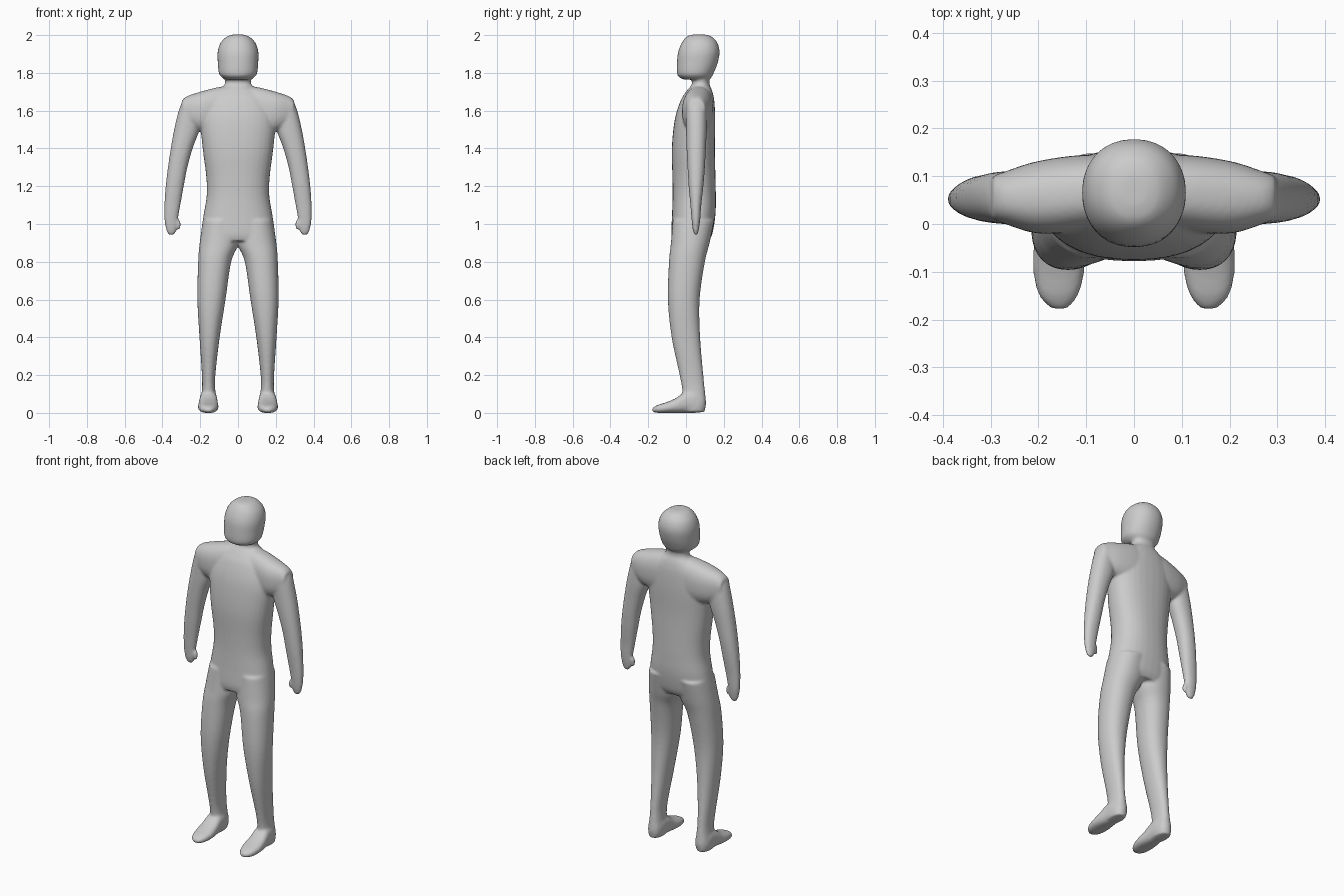
import bpy, bmesh, math
from mathutils import Vector

SIDES = 32
bm = bmesh.new()


def spline(rows, steps=5):
    """Catmull-Rom interpolation of section rows."""
    pts = [rows[0]] + rows + [rows[-1]]
    out = []
    for i in range(1, len(pts) - 2):
        a, b, c, d = pts[i - 1:i + 3]
        for k in range(steps):
            t = k / steps
            out.append([0.5 * (2 * q + (r - p) * t + (2 * p - 5 * q + 4 * r - s) * t * t
                               + (3 * q - p - 3 * r + s) * t ** 3)
                        for p, q, r, s in zip(a, b, c, d)])
    return out + [list(rows[-1])]


def loft(rows, axis, side=1, n=2.2):
    """Closed tube; row = position along axis, then min/max of the other two axes."""
    u, v = [i for i in range(3) if i != axis]
    rings = []
    for w, u0, u1, v0, v1 in spline(rows):
        ring = []
        for k in range(SIDES):
            a = 2 * math.pi * k / SIDES
            c, s = math.cos(a), math.sin(a)
            p = Vector()
            p[axis] = w
            p[u] = (u0 + u1) / 2 + (u1 - u0) / 2 * math.copysign(abs(c) ** (2 / n), c)
            p[v] = (v0 + v1) / 2 + (v1 - v0) / 2 * math.copysign(abs(s) ** (2 / n), s)
            p.x *= side
            ring.append(bm.verts.new(p))
        rings.append(ring)
    for r0, r1 in zip(rings, rings[1:]):
        for k in range(SIDES):
            j = (k + 1) % SIDES
            bm.faces.new((r0[k], r0[j], r1[j], r1[k]))
    bm.faces.new(rings[0])
    bm.faces.new(rings[-1])


# head
head = [(2.003, .025, .04, .10), (1.993, .058, .005, .135), (1.96, .092, -.022, .166),
        (1.91, .108, -.042, .178), (1.85, .107, -.048, .167), (1.80, .102, -.048, .147),
        (1.78, .09, -.04, .137), (1.765, .07, -.015, .125)]
loft([(z, -w, w, a, b) for z, w, a, b in head], 2, n=2.15)

# neck
neck = [(1.80, .075, .02, .13), (1.75, .068, .032, .123), (1.72, .085, .022, .13), (1.68, .11, .0, .14)]
loft([(z, -w, w, a, b) for z, w, a, b in neck], 2)

# torso
torso = [(1.73, .07, .025, .128), (1.70, .12, 0, .14), (1.65, .17, -.03, .15), (1.55, .198, -.06, .155),
         (1.40, .187, -.075, .153), (1.25, .168, -.072, .156), (1.15, .166, -.071, .158),
         (1.05, .182, -.074, .156), (.95, .196, -.078, .14), (.91, .19, -.07, .12)]
loft([(z, -w, w, a, b) for z, w, a, b in torso], 2, n=2.3)

for side in (1, -1):
    # shoulder, running outwards
    loft([(0, .0, .14, 1.50, 1.735), (.1, -.015, .145, 1.48, 1.725), (.2, -.02, .132, 1.49, 1.70),
          (.27, 0, .11, 1.52, 1.676), (.297, .01, .1, 1.55, 1.655)], 0, side, 2.4)
    # arm and hand
    loft([(1.655, .21, .292, .008, .1), (1.6, .2, .314, 0, .108), (1.5, .205, .338, 0, .11),
          (1.4, .24, .356, .003, .105), (1.3, .268, .371, .008, .1), (1.2, .287, .383, .014, .092),
          (1.1, .305, .39, .023, .081), (1.03, .317, .39, .029, .076), (.99, .32, .385, .033, .071),
          (.96, .328, .377, .038, .066), (.941, .342, .364, .046, .06)], 2, side)
    # thumb
    loft([(1.025, .312, .325, .045, .06), (1.01, .304, .327, .038, .064),
          (.985, .304, .322, .038, .062), (.97, .309, .317, .045, .056)], 2, side)
    # leg
    loft([(1.02, -.01, .185, -.07, .15), (.9, -.004, .203, -.08, .125), (.8, .036, .211, -.09, .1),
          (.6, .066, .215, -.096, .072), (.4, .097, .204, -.076, .075), (.2, .12, .191, -.034, .092),
          (.12, .12, .191, -.02, .1), (.05, .112, .2, -.02, .106), (.005, .12, .195, -.02, .098)], 2, side)
    # foot, heel to toe
    loft([(.095, .125, .185, .005, .1), (.05, .112, .2, 0, .12), (0, .109, .204, 0, .115),
          (-.05, .105, .21, 0, .08), (-.1, .104, .211, 0, .058), (-.15, .117, .199, 0, .042),
          (-.178, .14, .172, .006, .026)], 1, side, 2.5)

bmesh.ops.recalc_face_normals(bm, faces=bm.faces)
mesh = bpy.data.meshes.new("body")
bm.to_mesh(mesh)
bm.free()
body = bpy.data.objects.new("body", mesh)
bpy.context.collection.objects.link(body)

# fuse the parts into one skin and blend the joins
remesh = body.modifiers.new("fuse", 'REMESH')
remesh.mode = 'VOXEL'
remesh.voxel_size = 0.007
remesh.use_smooth_shade = True
blend = body.modifiers.new("blend", 'SMOOTH')
blend.factor = 0.5
blend.iterations = 8
